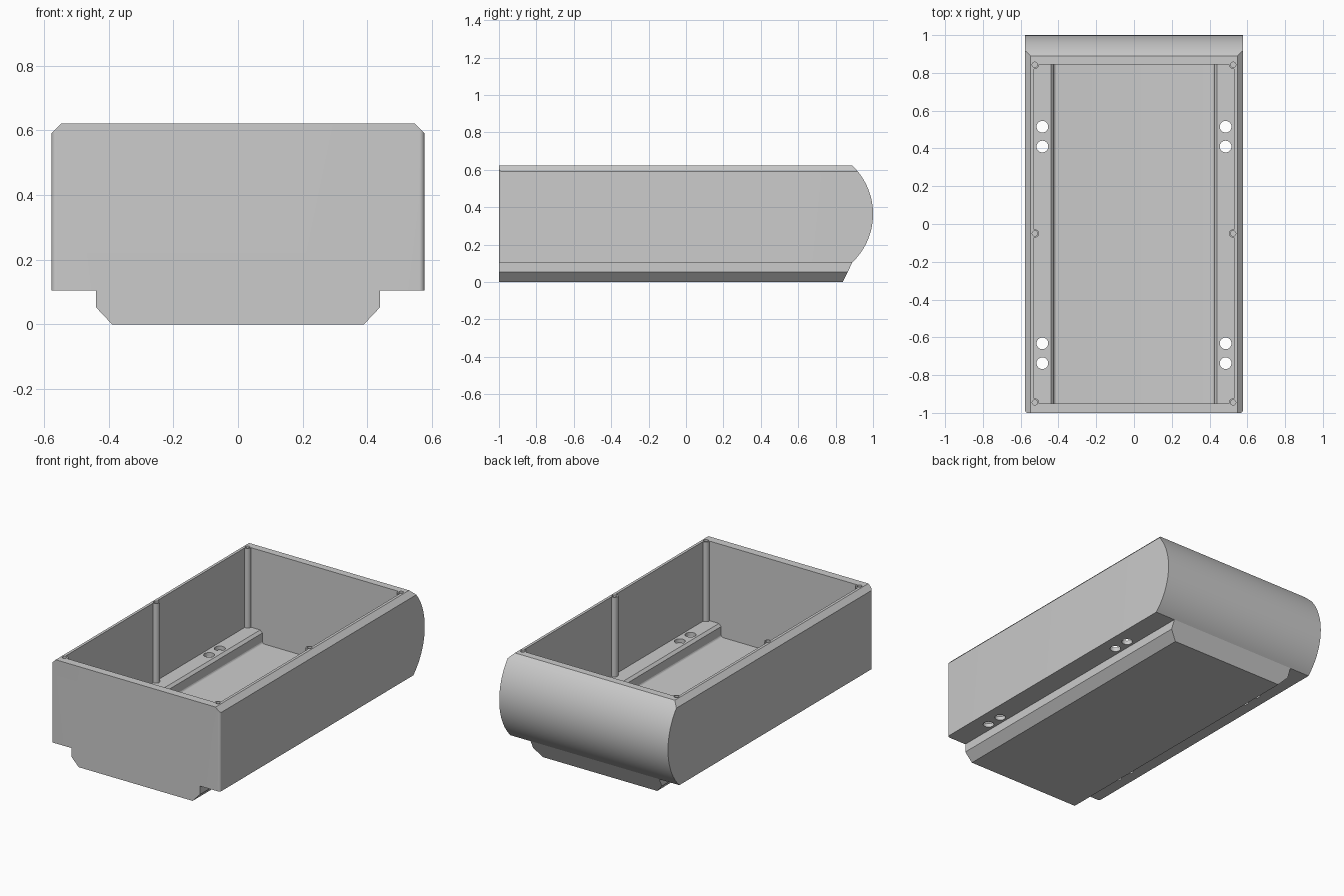
import bpy, bmesh
from math import sin, cos, pi, asin, radians
from mathutils import Vector

if "Cube" in bpy.data.objects:
    bpy.data.objects.remove(bpy.data.objects["Cube"], do_unlink=True)

HALF_W, TOP = 0.577, 0.622
INNER_X, FRONT_IN, BACK_IN = 0.53, -0.95, 0.845

grey = bpy.data.materials.new("plain grey")
grey.use_nodes = True
grey.diffuse_color = (0.6, 0.6, 0.6, 1)
grey.node_tree.nodes["Principled BSDF"].inputs["Base Color"].default_value = (0.6, 0.6, 0.6, 1)


def prism(name, points, axis, lo, hi):
    """Extrude a 2D outline along an axis, from lo to hi."""
    place = {"x": lambda a, b: (lo, a, b),
             "y": lambda a, b: (a, lo, b),
             "z": lambda a, b: (a, b, lo)}[axis]
    step = Vector([(hi - lo) * (axis == k) for k in "xyz"])
    bm = bmesh.new()
    face = bm.faces.new([bm.verts.new(place(*p)) for p in points])
    new = bmesh.ops.extrude_face_region(bm, geom=[face])["geom"]
    bmesh.ops.translate(bm, vec=step, verts=[v for v in new if isinstance(v, bmesh.types.BMVert)])
    bmesh.ops.recalc_face_normals(bm, faces=bm.faces)
    mesh = bpy.data.meshes.new(name)
    bm.to_mesh(mesh)
    bm.free()
    obj = bpy.data.objects.new(name, mesh)
    bpy.context.collection.objects.link(obj)
    mesh.materials.append(grey)
    return obj


def arc(cx, cy, r, start, end, n):
    return [(cx + r * cos(start + (end - start) * i / n),
             cy + r * sin(start + (end - start) * i / n)) for i in range(n + 1)]


def rod(x, y, r, lo, hi):
    return prism("rod", arc(x, y, r, 0, 2 * pi, 32)[:-1], "z", lo, hi)


def combine(target, tool, operation):
    """Apply a boolean and throw the tool away."""
    mod = target.modifiers.new("cut", "BOOLEAN")
    mod.operation, mod.object, mod.solver = operation, tool, "EXACT"
    bpy.context.view_layer.objects.active = target
    bpy.ops.object.modifier_apply(modifier=mod.name)
    bpy.data.objects.remove(tool, do_unlink=True)


def mirrored(half):
    return half + [(-x, z) for x, z in reversed(half)]


# Outer shell: cross-section with stepped keel and chamfered rim
body = prism("enclosure_body", mirrored([
    (0.39, 0), (0.44, 0.053), (0.44, 0.105), (0.6, 0.105), (0.6, 0.569), (0.519, 0.65)]),
    "y", -1.2, 1.2)

# Side outline: bulging back end and sloped keel end
radius, mid = 0.357, 0.364
low, high = asin((0.106 - mid) / radius), asin((TOP - mid) / radius)
outline = [(-1.2, -0.1), (0.79, -0.1)] + arc(1 - radius, mid, radius, low, high, 40) + [(-1.2, TOP)]
combine(body, prism("side_outline", outline, "x", -0.8, 0.8), "INTERSECT")

# Plan outline: softened front corners
r = 0.016
plan = (arc(-HALF_W + r, -1 + r, r, pi, 1.5 * pi, 8)
        + arc(HALF_W - r, -1 + r, r, 1.5 * pi, 2 * pi, 8)
        + [(HALF_W, 1.1), (-HALF_W, 1.1)])
combine(body, prism("plan_outline", plan, "z", -0.2, 0.9), "INTERSECT")

# Cavity: floor channel with filleted corners, side shelves, straight walls
cavity = prism("cavity", mirrored(
    arc(0.41, 0.065, 0.015, -pi / 2, 0, 6)
    + [(0.425, 0.115), (0.44, 0.13), (INNER_X, 0.13), (INNER_X, 0.8)]),
    "y", FRONT_IN, BACK_IN)

# Screw posts are left standing along the walls
posts = [(s * 0.525, y) for s in (-1, 1) for y in (FRONT_IN + 0.005, -0.05, BACK_IN - 0.002)]
for x, y in posts:
    combine(cavity, rod(x, y, 0.022, 0.05, 0.9), "DIFFERENCE")
combine(body, cavity, "DIFFERENCE")

# Screw holes in the posts
for x, y in posts:
    combine(body, rod(x, y, 0.014, 0.47, 0.8), "DIFFERENCE")

# Paired through holes in the shelves
for x in (-0.485, 0.485):
    for y in (-0.737, -0.632, 0.41, 0.515):
        combine(body, rod(x, y, 0.031, 0.05, 0.2), "DIFFERENCE")

bpy.ops.object.select_all(action="DESELECT")
body.select_set(True)
bpy.context.view_layer.objects.active = body
bpy.ops.object.shade_smooth_by_angle(angle=radians(15))
